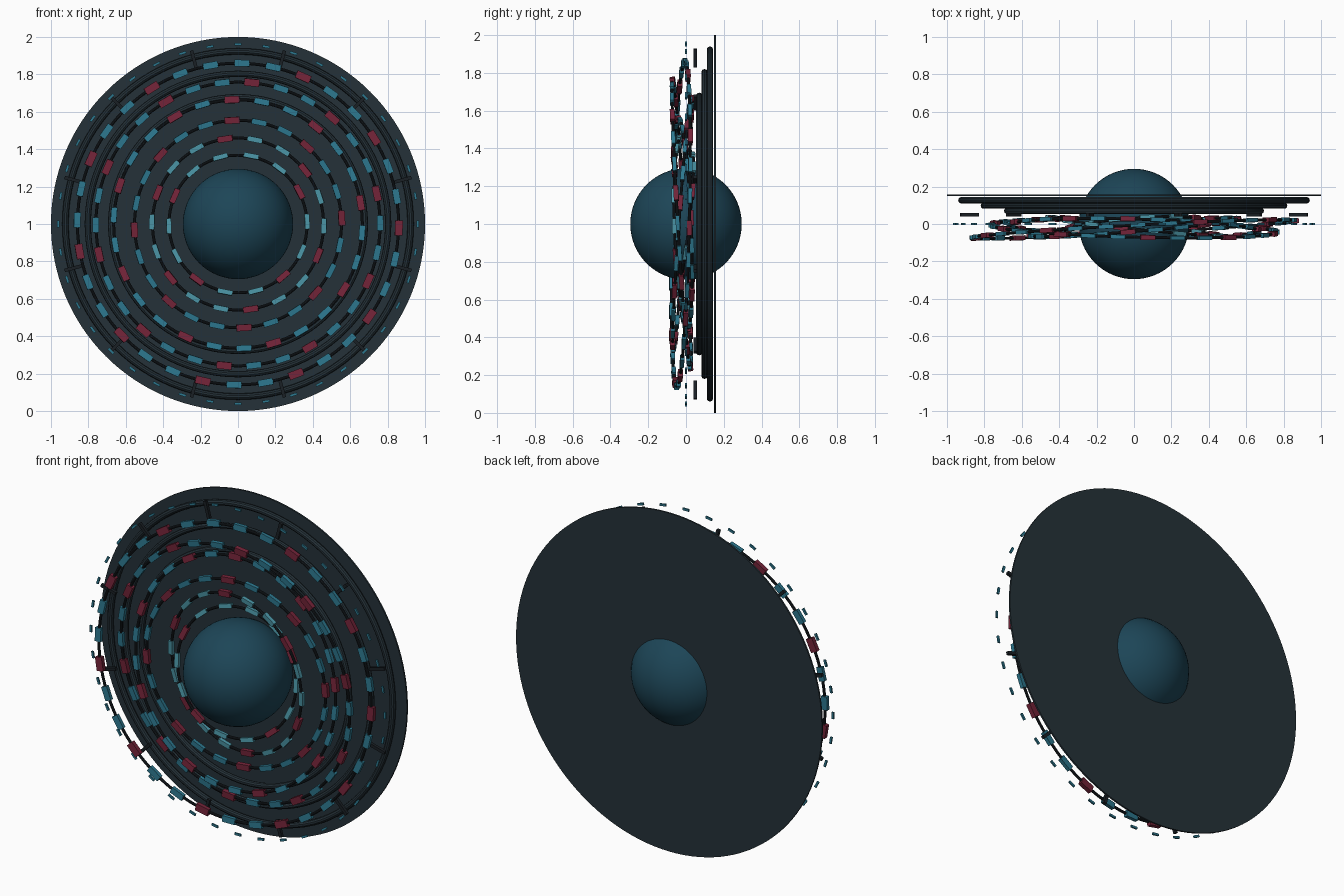
import bpy, bmesh
from math import cos, sin, pi, radians
from mathutils import Matrix, Vector

if "Cube" in bpy.data.objects:
    bpy.data.objects.remove(bpy.data.objects["Cube"])

CENTRE = Vector((0, 0, 1))


def material(name, rgb):
    m = bpy.data.materials.new(name)
    m.diffuse_color = (*rgb, 1)
    m.use_nodes = True
    m.node_tree.nodes["Principled BSDF"].inputs["Base Color"].default_value = m.diffuse_color
    return m


SLATE = material("slate", (0.018, 0.031, 0.04))
DARK = material("dark", (0.010, 0.014, 0.018))
NAVY = material("navy", (0.012, 0.06, 0.095))
TEAL = material("teal", (0.026, 0.19, 0.28))
PALE = material("pale_teal", (0.07, 0.30, 0.38))
RED = material("red", (0.18, 0.018, 0.042))


def finish(name, mat, smooth=True):
    ob = bpy.context.object
    ob.name = name
    ob.data.materials.append(mat)
    if smooth:
        bpy.ops.object.shade_smooth_by_angle()
    return ob


def torus(name, y, major, minor, mat, normal=Vector((0, 1, 0))):
    bpy.ops.mesh.primitive_torus_add(
        location=(0, y, 1), rotation=normal.to_track_quat('Z', 'Y').to_euler(),
        major_radius=major, minor_radius=minor, major_segments=96, minor_segments=10)
    return finish(name, mat)


def boxes(name, angles, radius, size, mat, height):
    """Boxes round a circle; size = (along circle, radial, depth); height(x, z) gives y."""
    bm = bmesh.new()
    sx, sz = height(1, 0) - height(0, 0), height(0, 1) - height(0, 0)
    for a in angles:
        x, z = radius * cos(a), radius * sin(a)
        tangent = Vector((-sin(a), -sx * sin(a) + sz * cos(a), cos(a))).normalized()
        normal = Vector((-sx, 1, -sz)).normalized()
        radial = tangent.cross(normal)
        rot = Matrix((tangent, radial, normal)).transposed().to_4x4()
        place = Matrix.Translation(CENTRE + Vector((x, height(x, z), z)))
        bmesh.ops.create_cube(bm, size=1, matrix=place @ rot @ Matrix.Diagonal((*size, 1)))
    bmesh.ops.recalc_face_normals(bm, faces=bm.faces)
    me = bpy.data.meshes.new(name)
    bm.to_mesh(me)
    bm.free()
    me.materials.append(mat)
    bpy.context.collection.objects.link(bpy.data.objects.new(name, me))


# Back plate and central sphere
bpy.ops.mesh.primitive_cylinder_add(vertices=128, radius=1, depth=0.01,
                                    location=(0, 0.154, 1), rotation=(pi / 2, 0, 0))
finish("back_plate", SLATE)
bpy.ops.mesh.primitive_uv_sphere_add(segments=64, ring_count=32, radius=0.295, location=CENTRE)
finish("core_sphere", NAVY)

# Stepped frame rings in front of the plate
for i, (y, outer) in enumerate([(0.127, 0.94), (0.098, 0.82), (0.07, 0.695)]):
    torus(f"frame_ring_{i + 1}", y, outer - 0.017, 0.017, SLATE)

# Radial struts and outer tick marks
boxes("radial_struts", [radians(15 + 30 * i) for i in range(12)], 0.91,
      (0.018, 0.10, 0.018), DARK, lambda x, z: 0.05)
boxes("outer_ticks", [2 * pi * i / 40 for i in range(40)], 0.96,
      (0.04, 0.013, 0.009), TEAL, lambda x, z: 0.0)

# Tilted orbit rings: radius, block count, clockwise offset of the top block, red index
ORBITS = [(0.37, 14, 10.9, 2), (0.46, 18, 11.4, 2), (0.555, 24, -3.3, 0),
          (0.665, 26, -2.8, 0), (0.76, 30, 5.6, 0), (0.86, 32, 1.4, 2)]
for i, (r, n, offset, red) in enumerate(ORBITS):
    lean = radians(25 + 137.5 * (5 - i) * -1)
    amp, mid = 0.05, -0.01 - 0.0035 * i
    sx, sz = amp * cos(lean) / r, amp * sin(lean) / r

    def height(x, z, sx=sx, sz=sz, mid=mid):
        return mid + sx * x + sz * z

    torus(f"orbit_ring_{i + 1}", mid, r, 0.008, DARK, Vector((-sx, 1, -sz)))
    angles = [radians(90 - offset) - 2 * pi * k / n for k in range(n)]
    wide = 0.026 + 0.002 * i
    boxes(f"orbit_blocks_{i + 1}", [a for k, a in enumerate(angles) if k % 3 != red],
          r, (0.08, wide, 0.022), PALE if i < 2 else TEAL, height)
    boxes(f"orbit_red_blocks_{i + 1}", [a for k, a in enumerate(angles) if k % 3 == red],
          r, (0.08, wide + 0.005, 0.026), RED, height)
